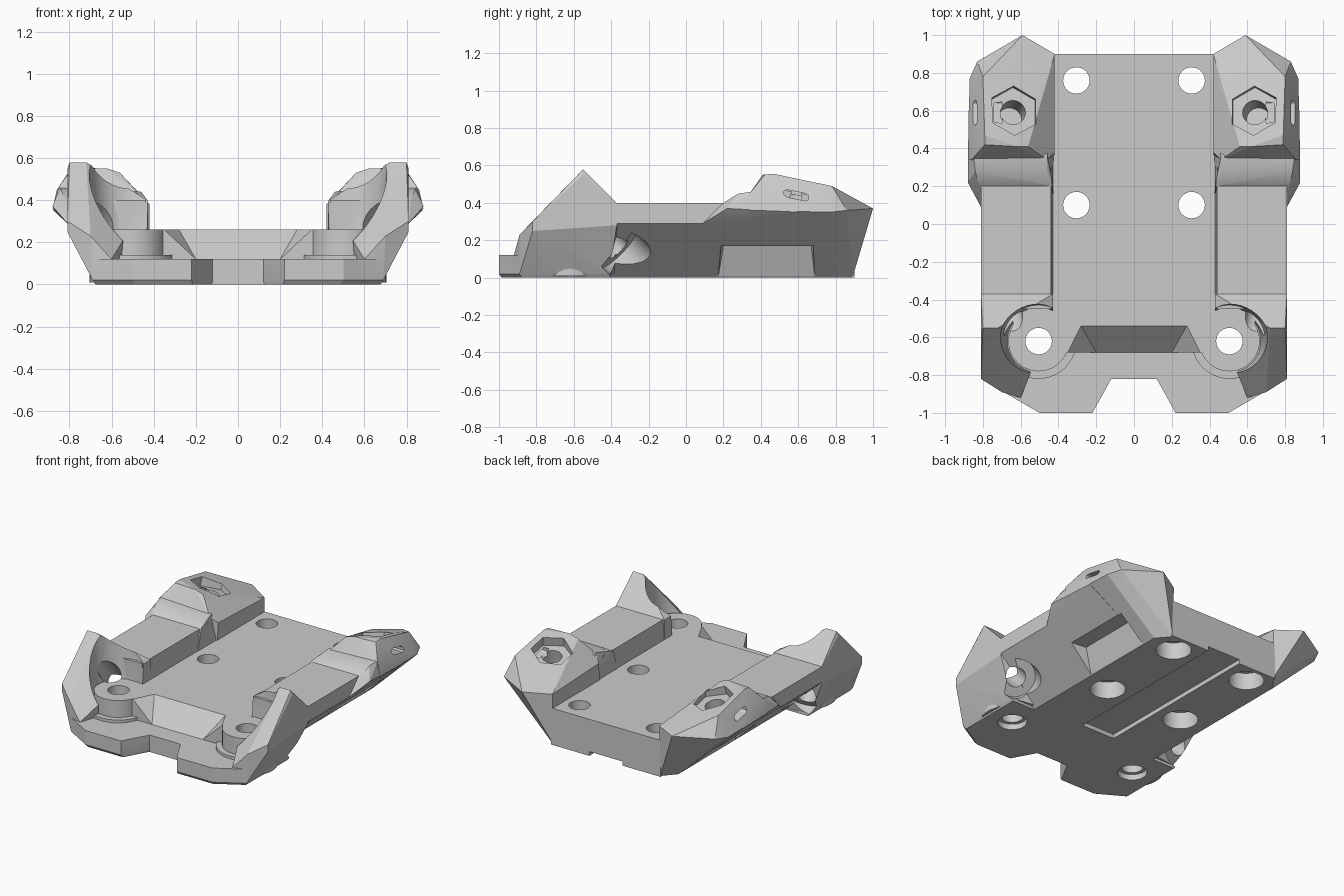
import bpy, bmesh, math
from mathutils import Vector

cube = bpy.data.objects.get("Cube")
if cube:
    bpy.data.objects.remove(cube, do_unlink=True)

grey = bpy.data.materials.new("plain grey")
grey.use_nodes = True
tone = (0.6, 0.6, 0.6, 1)
grey.diffuse_color = tone
grey.node_tree.nodes["Principled BSDF"].inputs["Base Color"].default_value = tone


def finish(name, bm):
    bmesh.ops.recalc_face_normals(bm, faces=bm.faces)
    mesh = bpy.data.meshes.new(name)
    bm.to_mesh(mesh)
    bm.free()
    obj = bpy.data.objects.new(name, mesh)
    bpy.context.collection.objects.link(obj)
    mesh.materials.append(grey)
    return obj


def hull(name, points):
    """Flat-sided convex block around a few corners."""
    bm = bmesh.new()
    for p in points:
        bm.verts.new(p)
    bmesh.ops.convex_hull(bm, input=bm.verts[:])
    loose = [v for v in bm.verts if not v.link_faces]
    bmesh.ops.delete(bm, geom=loose, context="VERTS")
    bmesh.ops.dissolve_limit(bm, angle_limit=0.01, verts=bm.verts[:], edges=bm.edges[:])
    return finish(name, bm)


def box(name, x, y, z):
    return hull(name, [(a, b, c) for a in x for b in y for c in z])


def rod(name, start, end, r1, r2=None, sides=40):
    """Cylinder, cone or prism between two points."""
    a, b = Vector(start), Vector(end)
    bm = bmesh.new()
    bmesh.ops.create_cone(bm, cap_ends=True, segments=sides, radius1=r1,
                          radius2=r2 or r1, depth=(b - a).length)
    obj = finish(name, bm)
    turn = Vector((0, 0, 1)).rotation_difference(b - a).to_matrix().to_4x4()
    turn.translation = (a + b) / 2
    obj.data.transform(turn)
    return obj


def combine(target, tool, operation):
    mod = target.modifiers.new(operation.title(), "BOOLEAN")
    mod.operation = operation
    mod.solver = "EXACT"
    mod.object = tool
    bpy.context.view_layer.objects.active = target
    bpy.ops.object.modifier_apply(modifier=mod.name)
    bpy.data.objects.remove(tool, do_unlink=True)


# Front horn, hollowed around the post
px, py = 0.505, -0.62
horn = hull("horn", [
    (0.72, -0.55, 0.58), (0.80, -0.55, 0.58), (0.81, -0.55, 0.55),
    (0.81, -0.82, 0.30), (0.81, -0.82, 0.25), (0.70, -0.89, 0.23),
    (0.60, -0.92, 0.12), (0.62, -0.79, 0.13), (0.69, -0.89, 0.02),
    (0.81, -0.37, 0.40), (0.43, -0.37, 0.40), (0.43, -0.50, 0.40),
    (0.81, -0.37, 0.28), (0.69, -0.41, 0.02), (0.43, -0.37, 0.02)])
combine(horn, rod("horn_hollow", (px, py, 0.13), (px, py, 0.75), 0.165, 0.225), "DIFFERENCE")

# Deck, and the ramp down to the front plate
body = box("chassis", (-0.2, 0.43), (-0.54, 0.90), (0, 0.26))
parts = [horn]
parts.append(hull("front_ramp", [(x, y, z) for x in (-0.2, 0.4) for y, z in
                                 ((-0.50, 0.01), (-0.50, 0.26), (-0.54, 0.26),
                                  (-0.68, 0.12), (-0.68, 0.01))]))

# Front plate with its central notch and bottom chamfer
outline = [(0.12, -0.82), (0.22, -1), (0.50, -1), (0.69, -0.89), (0.69, -0.41), (0.12, -0.41)]
parts.append(hull("front_plate", [(x * 0.98, y * 0.985, 0) for x, y in outline]
                  + [(x, y, z) for x, y in outline for z in (0.02, 0.12)]))
parts.append(box("front_plate_middle", (-0.2, 0.16), (-0.82, -0.45), (0, 0.12)))

# Cheek beside the ramp, and fill behind the post
parts.append(hull("cheek", [
    (0.28, -0.54, 0.26), (0.20, -0.68, 0.12), (0.36, -0.54, 0.26), (0.35, -0.68, 0.26),
    (0.50, -0.68, 0.26), (0.50, -0.52, 0.26), (0.20, -0.68, 0.05), (0.28, -0.52, 0.05),
    (0.50, -0.68, 0.05), (0.50, -0.52, 0.05)]))
parts.append(box("post_backing", (0.40, 0.64), (-0.62, -0.44), (0.03, 0.259)))

# Side rail
parts.append(hull("rail", [(x, y, z) for y in (-0.45, 0.30) for x, z in
                           ((0.44, 0.40), (0.81, 0.40), (0.81, 0.29), (0.50, 0), (0.41, 0))]))

# Rear block: stepped lower part and tall upper part
parts.append(hull("rear_step", [
    (0.43, 0.20, 0.40), (0.82, 0.20, 0.40), (0.46, 0.28, 0.43), (0.84, 0.28, 0.45),
    (0.46, 0.36, 0.44), (0.85, 0.36, 0.46), (0.88, 0.22, 0.37), (0.81, 0.09, 0.29),
    (0.50, 0.09, 0), (0.42, 0.09, 0), (0.50, 0.70, 0), (0.42, 0.70, 0), (0.875, 0.60, 0.35)]))
parts.append(hull("rear_block", [
    (0.42, 0.90, 0.36), (0.42, 0.38, 0.38), (0.56, 0.41, 0.53), (0.62, 0.41, 0.55),
    (0.79, 0.42, 0.55), (0.79, 0.47, 0.555), (0.80, 0.78, 0.49), (0.59, 1, 0.37),
    (0.83, 0.86, 0.36), (0.87, 0.77, 0.35), (0.88, 0.34, 0.36), (0.86, 0.34, 0.45),
    (0.46, 0.34, 0.42), (0.42, 0.89, 0), (0.50, 0.80, 0), (0.50, 0.34, 0), (0.42, 0.34, 0)]))

# Screw post with a wider foot
parts.append(rod("post_foot", (px, py, 0.01), (px, py, 0.14), 0.20))
parts.append(rod("post", (px, py, 0.01), (px, py, 0.26), 0.16))
for part in parts:
    combine(body, part, "UNION")

# Screw holes with counterbores underneath
cuts = []
for y in (0.10, 0.76):
    cuts.append(rod("deck_hole", (0.305, y, -0.1), (0.305, y, 0.5), 0.07))
    cuts.append(rod("deck_counterbore", (0.305, y, -0.1), (0.305, y, 0.12), 0.115))
cuts.append(rod("post_hole", (px, py, -0.1), (px, py, 0.7), 0.07))
cuts.append(rod("post_countersink", (px, py, -0.03), (px, py, 0.04), 0.095))

# Slanted bore through the horn, wide at its lower end
seat = Vector((0.69, -0.36, 0.15))
slant = Vector((0.2, 0.7, -0.68)).normalized()
cuts.append(rod("slanted_bore", seat - slant * 0.36, seat + slant * 0.05, 0.065))
cuts.append(rod("slanted_counterbore", seat, seat + slant * 0.6, 0.13))

# Hexagonal nut pocket, its bolt hole, and the slot from the side
nut = Vector((0.64, 0.59, 0.45))
up = Vector((-0.10, 0.20, 1)).normalized()
cuts.append(rod("nut_pocket", nut, nut + up * 0.25, 0.135, sides=6))
cuts.append(rod("bolt_hole", nut - up * 0.2, nut + up * 0.05, 0.065))
cuts.append(hull("side_slot", [(x, 0.59 + dy, 0.44 + dz - dy * 0.2) for x in (0.70, 1)
                               for dy, dz in ((-0.065, -0.01), (-0.065, 0.01), (-0.05, 0.02),
                                              (0.05, 0.02), (0.065, 0.01), (0.065, -0.01),
                                              (0.05, -0.02), (-0.05, -0.02))]))

# Side recess under the rear block, and the long groove underneath
cuts.append(hull("side_recess", [
    (0.50, 0.17, -0.01), (0.50, 0.69, -0.01), (0.57, 0.20, 0.17), (0.57, 0.67, 0.17),
    (1, 0.13, -0.01), (1, 0.73, -0.01), (1, 0.15, 0.17), (1, 0.71, 0.17)]))
cuts.append(box("groove", (-0.4, 0.13), (-0.36, 1.1), (-0.1, 0.03)))
for cut in cuts:
    combine(body, cut, "DIFFERENCE")

# Keep one half and mirror it
bm = bmesh.new()
bm.from_mesh(body.data)
bmesh.ops.bisect_plane(bm, geom=bm.verts[:] + bm.edges[:] + bm.faces[:], dist=0.0001,
                       plane_co=(0, 0, 0), plane_no=(-1, 0, 0), clear_outer=True)
bm.to_mesh(body.data)
bm.free()
mirror = body.modifiers.new("Mirror", "MIRROR")
mirror.merge_threshold = 0.0005
bpy.context.view_layer.objects.active = body
bpy.ops.object.modifier_apply(modifier=mirror.name)

for obj in bpy.context.selected_objects:
    obj.select_set(False)
body.select_set(True)
bpy.ops.object.shade_smooth_by_angle(angle=math.radians(15))
